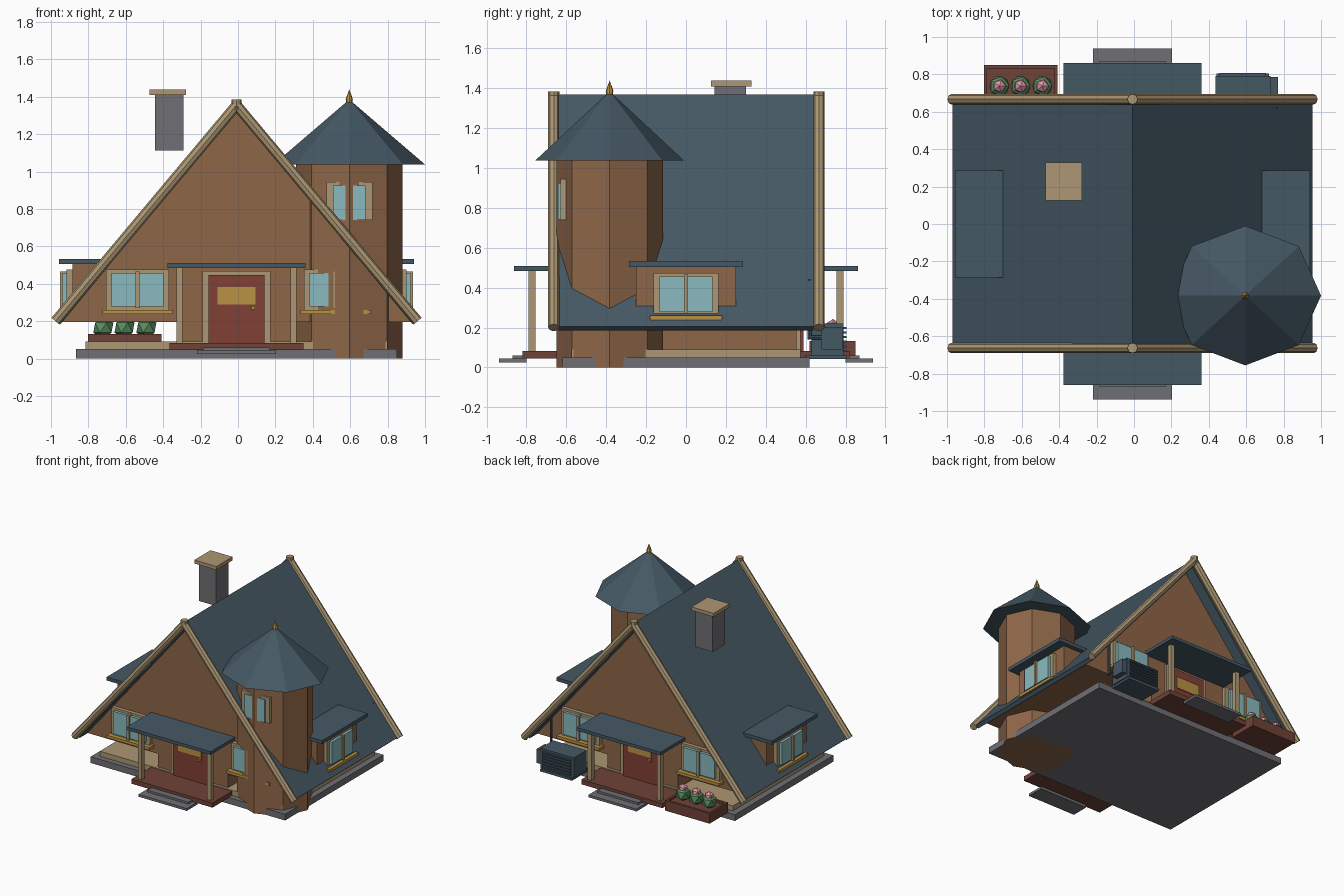
import bpy, bmesh, math
from mathutils import Matrix, Vector

if "Cube" in bpy.data.objects:
    bpy.data.objects.remove(bpy.data.objects["Cube"])

CX = -0.008  # house axis; all parts below are measured from it


def mat(name, r, g, b):
    m = bpy.data.materials.new(name)
    lin = [((c / 255 + 0.055) / 1.055) ** 2.4 for c in (r, g, b)]
    m.diffuse_color = (*lin, 1)
    m.use_nodes = True
    m.node_tree.nodes["Principled BSDF"].inputs["Base Color"].default_value = m.diffuse_color
    return m


SLATE = mat("slate", 69, 88, 100)
WOOD = mat("wall_brown", 142, 102, 72)
BEIGE = mat("trim_beige", 172, 151, 115)
STONE = mat("stone_grey", 112, 112, 117)
RED = mat("door_red", 128, 64, 54)
GOLD = mat("gold", 186, 146, 68)
GLASS = mat("glass_blue", 137, 186, 192)
GREEN = mat("leaf_green", 88, 142, 94)
PINK = mat("flower_pink", 222, 150, 165)
DECK = mat("deck_brown", 110, 66, 55)


def add(name, bm, material, m=None):
    if m is not None:
        bm.transform(m)
    bmesh.ops.recalc_face_normals(bm, faces=bm.faces)
    me = bpy.data.meshes.new(name)
    bm.to_mesh(me)
    bm.free()
    me.materials.append(material)
    ob = bpy.data.objects.new(name, me)
    ob.location.x = CX
    bpy.context.collection.objects.link(ob)
    return ob


def box(name, material, x0, x1, y0, y1, z0, z1, m=None):
    bm = bmesh.new()
    bmesh.ops.create_cube(bm, size=1)
    t = Matrix.Translation(((x0 + x1) / 2, (y0 + y1) / 2, (z0 + z1) / 2))
    bm.transform(t @ Matrix.Diagonal((x1 - x0, y1 - y0, z1 - z0, 1)))
    return add(name, bm, material, m)


def cone(name, material, loc, rx, ry, z0, z1, n=8, top=1.0):
    bm = bmesh.new()
    bmesh.ops.create_cone(bm, cap_ends=True, segments=n, radius1=1, radius2=top, depth=1)
    m = Matrix.Translation((loc[0], loc[1], (z0 + z1) / 2))
    return add(name, bm, material, m @ Matrix.Diagonal((rx, ry, z1 - z0, 1)))


def rod(name, material, a, b, r, n=8):
    a, b = Vector(a), Vector(b)
    bm = bmesh.new()
    bmesh.ops.create_cone(bm, cap_ends=True, segments=n, radius1=r, radius2=r, depth=(b - a).length)
    q = (b - a).to_track_quat('Z', 'Y').to_matrix().to_4x4()
    return add(name, bm, material, Matrix.Translation((a + b) / 2) @ q)


def extrude_y(name, material, pts, y0, y1):
    bm = bmesh.new()
    f = bm.faces.new([bm.verts.new((x, y0, z)) for x, z in pts])
    r = bmesh.ops.extrude_face_region(bm, geom=[f])
    vs = [v for v in r["geom"] if isinstance(v, bmesh.types.BMVert)]
    bmesh.ops.translate(bm, vec=(0, y1 - y0, 0), verts=vs)
    return add(name, bm, material)


def window(tag, m, w, z0=0.26, z1=0.475):
    """Frame, two panes, mullion and sill; local -y points out of the wall."""
    h = w / 2
    box(tag + "_frame", BEIGE, -h, h, -0.03, 0.01, z0, z1, m)
    for s in (-1, 1):
        a, b = sorted((s * 0.01, s * (h - 0.03)))
        box(tag + "_pane", GLASS, a, b, -0.052, 0, z0 + 0.018, z1 - 0.018, m)
    box(tag + "_mullion", BEIGE, -0.01, 0.01, -0.065, 0, z0 + 0.01, z1 - 0.01, m)
    box(tag + "_sill", GOLD, -h - 0.018, h + 0.018, -0.065, 0, z0 - 0.022, z0, m)


# Base and body
box("foundation", STONE, -0.857, 0.857, -0.62, 0.62, 0, 0.05)
box("floor_slab", BEIGE, -0.808, 0.808, -0.575, 0.575, 0.05, 0.09)
box("lower_core", WOOD, -0.31, 0.31, -0.555, 0.555, 0.085, 0.22)
extrude_y("gable_body", WOOD, [(-0.935, 0.195), (0.935, 0.195), (0, 1.33)], -0.555, 0.555)

# Main roof with rounded barge boards
extrude_y("main_roof", SLATE, [(0, 1.37), (0.963, 0.205), (0.94, 0.185), (0, 1.322),
                               (-0.94, 0.185), (-0.963, 0.205)], -0.64, 0.64)
for y in (-0.663, 0.667):
    for s in (-1, 1):
        rod("barge_board", BEIGE, (s * 0.968, y, 0.2), (0, y, 1.355), 0.028)
    cone("ridge_cap", BEIGE, (0, y), 0.028, 0.028, 1.33, 1.385)

# Both ends: porch, door, steps and windows
for tag, rot in (("front", 0), ("back", math.pi)):
    R = Matrix.Rotation(rot, 4, 'Z')
    box(tag + "_porch_deck", DECK, -0.357, 0.357, -0.82, -0.55, 0.045, 0.082, R)
    box(tag + "_step_upper", STONE, -0.18, 0.18, -0.87, -0.80, 0.042, 0.06, R)
    box(tag + "_step_lower", STONE, -0.212, 0.212, -0.938, -0.80, 0.025, 0.044, R)
    box(tag + "_porch_roof", SLATE, -0.37, 0.37, -0.862, -0.55, 0.485, 0.51, R)
    for s in (-1, 1):
        box(tag + "_porch_post", BEIGE, s * 0.305 - 0.017, s * 0.305 + 0.017, -0.79, -0.755, 0.08, 0.49, R)
        window(tag + "_window", R @ Matrix.Translation((s * 0.529, -0.555, 0)), 0.338)
    box(tag + "_door_frame", BEIGE, -0.182, 0.182, -0.575, -0.55, 0.08, 0.468, R)
    box(tag + "_door", RED, -0.15, 0.15, -0.59, -0.55, 0.08, 0.447, R)
    box(tag + "_door_panel", GOLD, -0.102, 0.102, -0.598, -0.58, 0.29, 0.382, R)
    box(tag + "_door_knob", GOLD, 0.08, 0.1, -0.615, -0.58, 0.262, 0.28, R)

# Side dormers
for tag, rot in (("right", math.pi / 2), ("left", -math.pi / 2)):
    R = Matrix.Rotation(rot, 4, 'Z')
    box(tag + "_dormer", WOOD, -0.25, 0.25, -0.878, -0.6, 0.295, 0.51, R)
    box(tag + "_dormer_roof", SLATE, -0.286, 0.286, -0.95, -0.62, 0.505, 0.533, R)
    window(tag + "_dormer_window", R @ Matrix.Translation((0, -0.878, 0)), 0.325)

# Corner tower
T = (0.603, -0.383)
cone("tower", WOOD, T, 0.285, 0.267, 0, 1.05)
cone("tower_roof", SLATE, T, 0.405, 0.373, 1.038, 1.385, top=0.0)
cone("finial_base", GOLD, T, 0.018, 0.018, 1.365, 1.39)
cone("finial", GOLD, T, 0.02, 0.02, 1.385, 1.44, top=0.0)
box("tower_window_frame", BEIGE, 0.48, 0.726, -0.63, -0.58, 0.74, 0.944)
box("tower_window_panes", GLASS, 0.515, 0.691, -0.642, -0.58, 0.742, 0.925)

# Chimney, standing clear of the roof
box("chimney", STONE, -0.437, -0.284, 0.142, 0.3, 1.113, 1.41)
box("chimney_cap", BEIGE, -0.465, -0.27, 0.125, 0.328, 1.41, 1.438)

# Flower box behind the house
box("planter", DECK, -0.795, -0.4, 0.62, 0.85, 0.05, 0.115)
for a, b, c, d in ((-0.795, -0.4, 0.832, 0.85), (-0.795, -0.4, 0.62, 0.638),
                   (-0.795, -0.777, 0.638, 0.832), (-0.418, -0.4, 0.638, 0.832)):
    box("planter_rim", DECK, a, b, c, d, 0.115, 0.132)
for x in (-0.712, -0.599, -0.482):
    for name, material, r, z in (("bush", GREEN, 0.06, 0.165), ("flower", PINK, 0.038, 0.205)):
        bm = bmesh.new()
        bmesh.ops.create_icosphere(bm, subdivisions=1, radius=r)
        add(name, bm, material, Matrix.Translation((x, 0.737, z)))

# Cooling unit with louvres and pipe
box("cooler", SLATE, 0.443, 0.738, 0.63, 0.79, 0.06, 0.22)
box("cooler_base", SLATE, 0.45, 0.73, 0.6, 0.805, 0.042, 0.062)
for i in range(6):
    z = 0.078 + i * 0.023
    box("cooler_louvre", SLATE, 0.465, 0.715, 0.785, 0.806, z, z + 0.01)
box("cooler_side_valve", SLATE, 0.738, 0.777, 0.68, 0.785, 0.09, 0.2)
rod("cooler_pipe", SLATE, (0.763, 0.62, 0.15), (0.763, 0.62, 0.44), 0.01)
rod("cooler_pipe_elbow", SLATE, (0.763, 0.61, 0.15), (0.763, 0.7, 0.15), 0.01)
